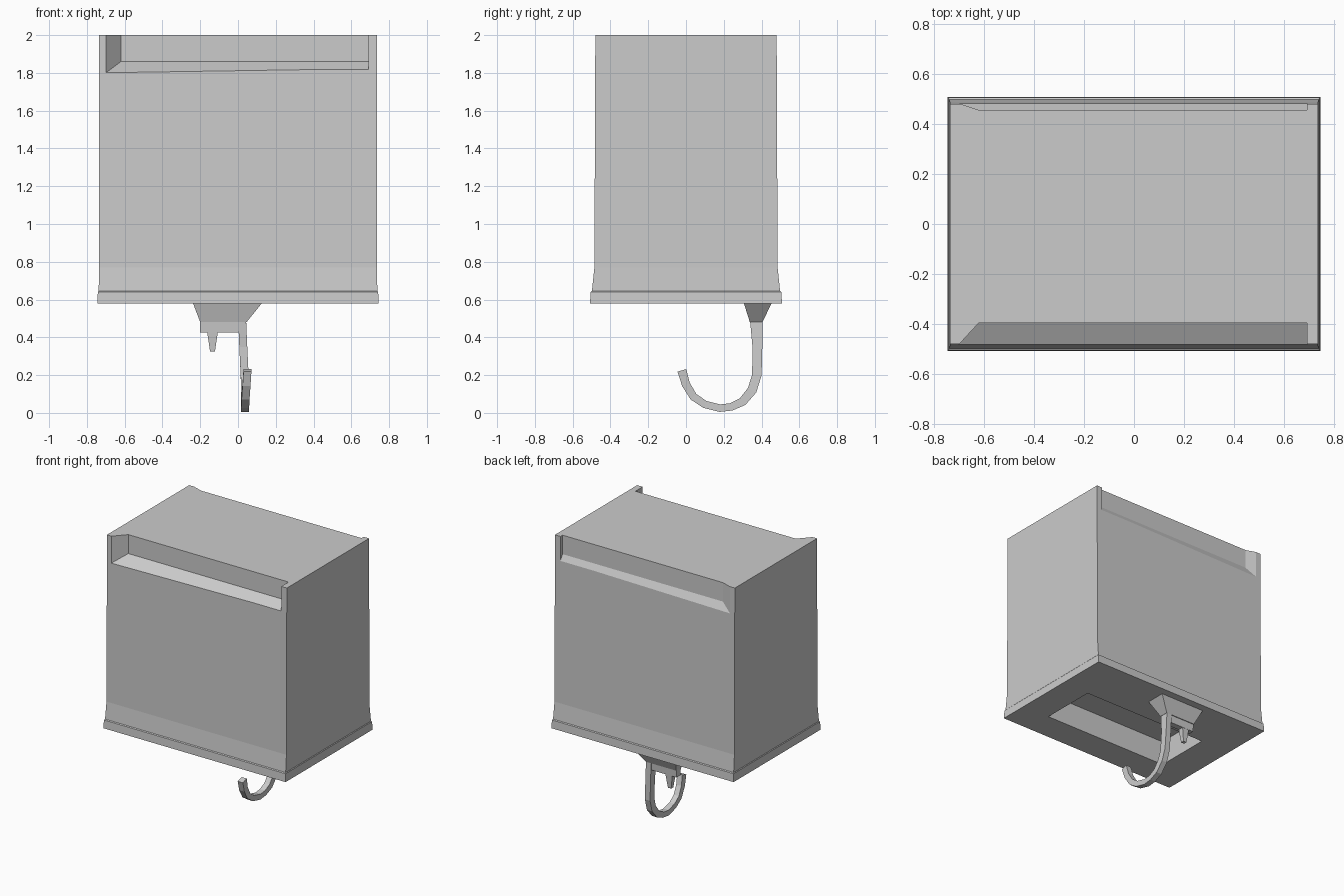
import bpy, bmesh
from mathutils import Vector

if "Cube" in bpy.data.objects:
    bpy.data.objects.remove(bpy.data.objects["Cube"])


def loft(name, rings):
    """Solid skinned through a list of equal-length point rings, capped at both ends."""
    bm = bmesh.new()
    vs = [[bm.verts.new(p) for p in r] for r in rings]
    n = len(rings[0])
    for a, b in zip(vs, vs[1:]):
        for i in range(n):
            j = (i + 1) % n
            bm.faces.new((a[i], a[j], b[j], b[i]))
    bm.faces.new(vs[0])
    bm.faces.new(vs[-1])
    bmesh.ops.recalc_face_normals(bm, faces=bm.faces)
    me = bpy.data.meshes.new(name)
    bm.to_mesh(me)
    bm.free()
    ob = bpy.data.objects.new(name, me)
    bpy.context.collection.objects.link(ob)
    return ob


def rect(x0, x1, y0, y1, z):
    return [(x0, y0, z), (x1, y0, z), (x1, y1, z), (x0, y1, z)]


def cut(target, cutter):
    cutter.hide_render = True
    mod = target.modifiers.new("cut", 'BOOLEAN')
    mod.operation = 'DIFFERENCE'
    mod.solver = 'EXACT'
    mod.object = cutter
    bpy.context.view_layer.objects.active = target
    bpy.ops.object.modifier_apply(modifier=mod.name)
    bpy.data.objects.remove(cutter)


# Casing with flared foot and lip
body = loft("casing", [rect(-x, x, -y, y, z) for x, y, z in (
    (0.745, 0.508, 0.58), (0.742, 0.505, 0.64), (0.738, 0.498, 0.645),
    (0.735, 0.485, 0.77), (0.735, 0.48, 2.0))])


# Ledges along the top of front and back, with a slanted left end
def ledge_cutter(y_in, y_out):
    rings = []
    for t in (0, 1.2):
        y = y_in + (y_out - y_in) * t
        x, z = -0.62 - 0.08 * t, 1.86 - 0.06 * t
        rings.append([(x, y, z), (0.69, y, z + 0.018 * t), (0.69, y, 2.1), (x, y, 2.1)])
    return loft("ledge_cutter", rings)


cut(body, ledge_cutter(-0.395, -0.482))
cut(body, ledge_cutter(0.455, 0.482))

# Recess in the underside
cut(body, loft("recess_cutter", [rect(-0.51, 0.53, -0.30, 0.13, 0.5),
                                 rect(-0.49, 0.51, -0.28, 0.12, 0.75)]))

# Tapered bracket under the casing
loft("hook_bracket", [rect(-0.24, 0.13, 0.305, 0.455, 0.585),
                      rect(-0.20, 0.045, 0.338, 0.405, 0.48)])
loft("bracket_plate", [rect(-0.20, 0.03, 0.345, 0.40, 0.49),
                       rect(-0.20, 0.0, 0.35, 0.395, 0.425)])
loft("small_peg", [rect(-0.165, -0.105, 0.35, 0.395, 0.44),
                   rect(-0.148, -0.122, 0.36, 0.385, 0.325)])

# Curved hook: centre line as (y, z, half thickness, x centre)
path = [(0.372, 0.49, 0.033, 0.022), (0.378, 0.35, 0.026, 0.028), (0.375, 0.20, 0.025, 0.035),
        (0.35, 0.12, 0.025, 0.038), (0.30, 0.06, 0.023, 0.038), (0.24, 0.032, 0.02, 0.037),
        (0.18, 0.025, 0.02, 0.037), (0.10, 0.045, 0.02, 0.038), (0.04, 0.085, 0.021, 0.04),
        (0.0, 0.15, 0.022, 0.045), (-0.022, 0.225, 0.024, 0.05)]
rings = []
for i, (y, z, h, x) in enumerate(path):
    a, b = path[max(i - 1, 0)], path[min(i + 1, len(path) - 1)]
    t = Vector((b[0] - a[0], b[1] - a[1])).normalized()
    ny, nz = -t.y * h, t.x * h
    w = 0.021
    rings.append([(x - w, y + ny, z + nz), (x + w, y + ny, z + nz),
                  (x + w, y - ny, z - nz), (x - w, y - ny, z - nz)])
loft("hook", rings)
